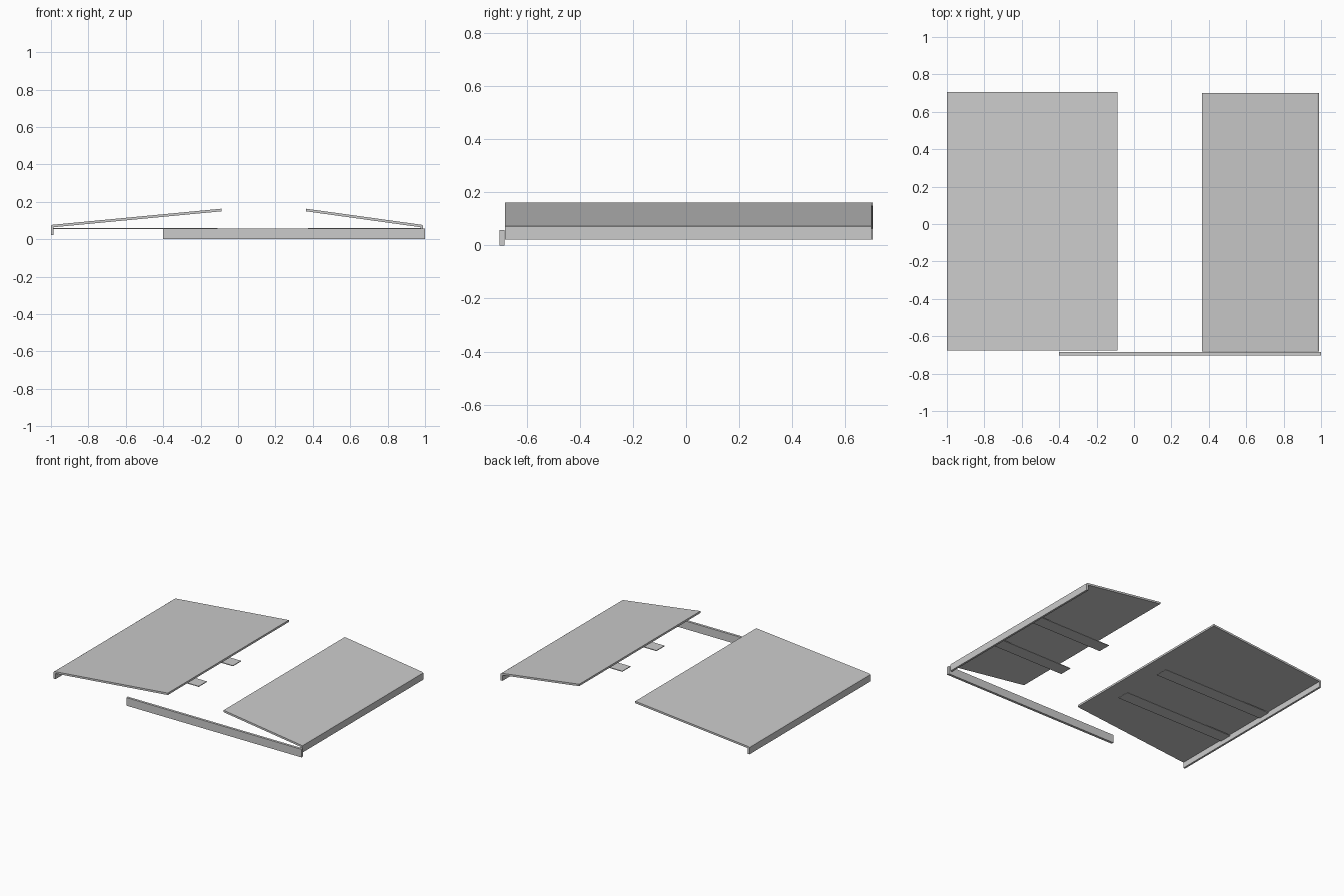
import bpy, bmesh

if "Cube" in bpy.data.objects:
    bpy.data.objects.remove(bpy.data.objects["Cube"])


def extrude_profile(name, pts, y0, y1):
    """Solid made from an x-z outline swept along y."""
    bm = bmesh.new()
    face = bm.faces.new([bm.verts.new((x, y0, z)) for x, z in pts])
    res = bmesh.ops.extrude_face_region(bm, geom=[face])
    verts = [v for v in res["geom"] if isinstance(v, bmesh.types.BMVert)]
    bmesh.ops.translate(bm, verts=verts, vec=(0, y1 - y0, 0))
    bmesh.ops.recalc_face_normals(bm, faces=bm.faces)
    me = bpy.data.meshes.new(name)
    bm.to_mesh(me)
    bm.free()
    ob = bpy.data.objects.new(name, me)
    bpy.context.collection.objects.link(ob)
    return ob


def box(name, x0, x1, y0, y1, z0, z1):
    return extrude_profile(name, [(x0, z0), (x1, z0), (x1, z1), (x0, z1)], y0, y1)


def sloped_panel(name, side, outer, inner, y0, y1):
    """Thin sloping sheet with a folded-down lip on its outer edge."""
    pts = [(inner, 0.163), (outer - 0.008, 0.077), (outer, 0.072), (outer, 0.023),
           (outer - 0.014, 0.023), (outer - 0.014, 0.064), (inner, 0.149)]
    return extrude_profile(name, [(side * x, z) for x, z in pts], y0, y1)


# sloping panels
sloped_panel("left_panel", -1, 1.0, 0.088, -0.675, 0.705)
sloped_panel("right_panel", 1, 0.99, 0.363, -0.683, 0.70)

# flat support strips beneath each panel
for i, y in enumerate((-0.245, 0.145)):
    box(f"left_strip_{i + 1}", -0.986, -0.11, y - 0.046, y + 0.046, 0.055, 0.06)
    box(f"right_strip_{i + 1}", 0.375, 0.976, y - 0.046, y + 0.046, 0.055, 0.06)

# front bar
box("front_bar", -0.40, 1.0, -0.703, -0.685, 0.0, 0.058)
